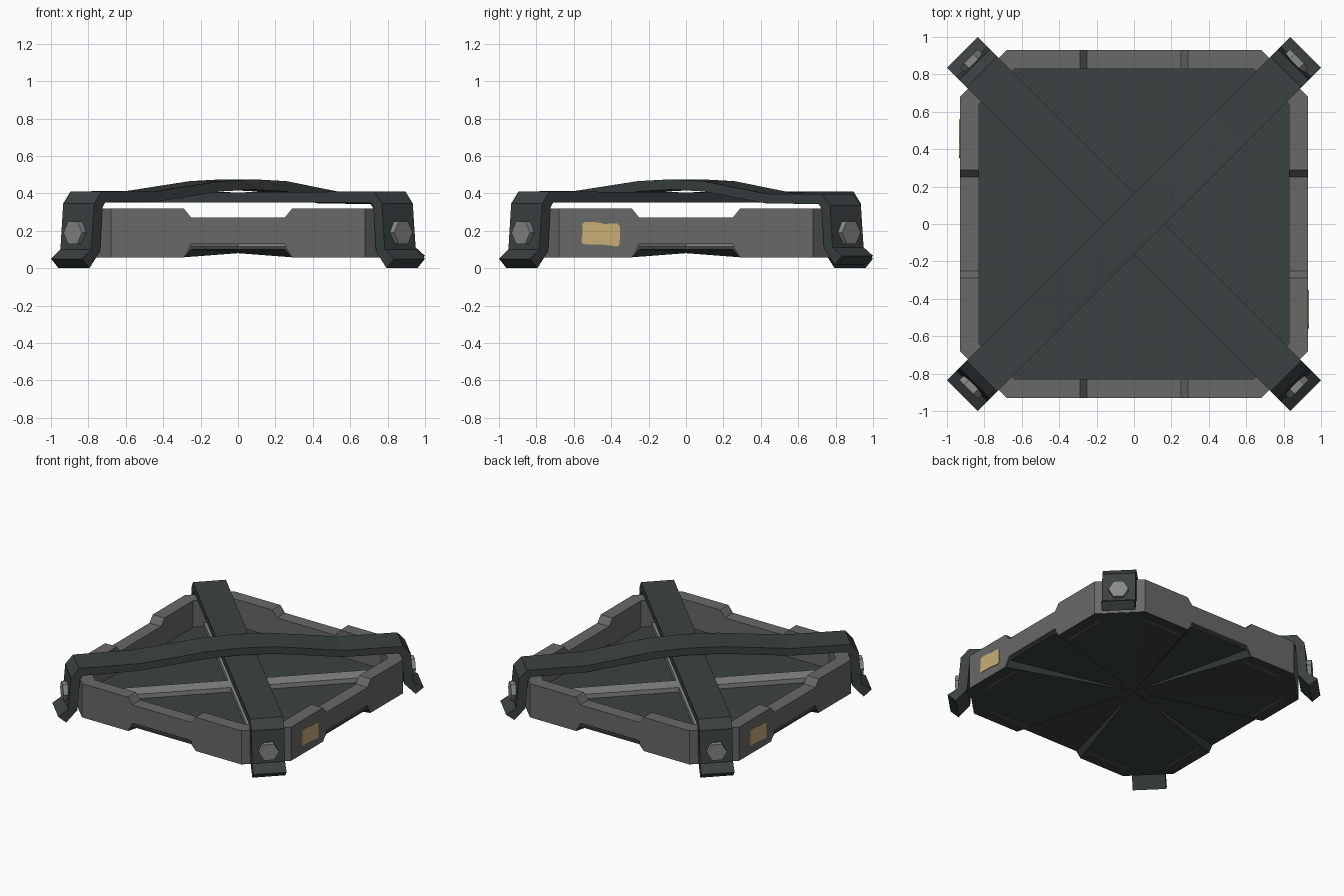
import bpy, bmesh, math
from mathutils import Matrix, Vector

if "Cube" in bpy.data.objects:
    bpy.data.objects.remove(bpy.data.objects["Cube"])


def material(name, rgb):
    m = bpy.data.materials.new(name)
    m.diffuse_color = (*rgb, 1)
    m.use_nodes = True
    m.node_tree.nodes["Principled BSDF"].inputs["Base Color"].default_value = m.diffuse_color
    return m


FRAME = material("frame grey", (0.14, 0.14, 0.14))
TEAL = material("dark slate", (0.043, 0.054, 0.054))
STEEL = material("light steel", (0.25, 0.25, 0.25))
TAN = material("tan label", (0.58, 0.43, 0.18))


def make(name, verts, faces, mat, matrix=Matrix()):
    me = bpy.data.meshes.new(name)
    me.from_pydata([matrix @ Vector(v) for v in verts], [], faces)
    bm = bmesh.new()
    bm.from_mesh(me)
    bmesh.ops.recalc_face_normals(bm, faces=bm.faces)
    bm.to_mesh(me)
    bm.free()
    me.materials.append(mat)
    ob = bpy.data.objects.new(name, me)
    bpy.context.collection.objects.link(ob)
    return ob


def prism(name, outline, a, b, mat, matrix):
    """Extrude a (x, z) outline along y from a to b."""
    n = len(outline)
    verts = [(x, y, z) for y in (a, b) for x, z in outline]
    faces = [tuple(range(n)), tuple(range(n, 2 * n))]
    faces += [(i, (i + 1) % n, n + (i + 1) % n, n + i) for i in range(n)]
    return make(name, verts, faces, mat, matrix)


def ring(cols, dist):
    """Repeat (t, z) columns on the four sides of a square."""
    out = []
    for k in range(4):
        r = Matrix.Rotation(k * math.pi / 2, 3, 'Z')
        out += [r @ Vector((t, -dist, z)) for t, z in cols]
    return out


def mirrored(half):
    return [(-t, z) for t, z in half] + [(t, z) for t, z in reversed(half)]


# Octagonal frame: tall corner blocks joined by low side rails
lo = [(0.29, 0.06), (0.25, 0.13)]
hi = [(0.29, 0.32), (0.25, 0.27)]
rings = [ring(mirrored([(c, z)] + cols), d)
         for cols, z, d, c in ((lo, 0.06, 0.93, 0.68), (hi, 0.32, 0.93, 0.68),
                               (hi, 0.32, 0.83, 0.638), (lo, 0.06, 0.83, 0.638))]
n = len(rings[0])
faces = [(r * n + i, r * n + (i + 1) % n,
          (r + 1) % 4 * n + (i + 1) % n, (r + 1) % 4 * n + i)
         for r in range(4) for i in range(n)]
make("frame", sum(rings, []), faces, FRAME)

# Floor: flat top, fanned underside rising to the side notches
bottom = ring(mirrored([(0.678, 0.058), (0.288, 0.058), (0.25, 0.10)]), 0.926)
top = [Vector((v.x, v.y, 0.115)) for v in bottom]
n = len(bottom)
faces = [(i, (i + 1) % n, 2 * n) for i in range(n)]
faces += [(i, (i + 1) % n, n + (i + 1) % n, n + i) for i in range(n)]
faces.append(tuple(range(n, 2 * n)))
make("floor", bottom + top + [Vector((0, 0, 0.08))], faces, TEAL)

# Diagonal floor bars and the two straps hooked over the corners
leg_out = [(1.15, 0.41), (1.205, 0.345), (1.226, 0.10), (1.297, 0.05), (1.24, 0.0)]
leg_in = [(1.16, 0.09), (1.142, 0.325), (1.12, 0.352)]
crowns = {
    "lower_strap": (-45, [(0, 0.405)], [(0, 0.35)]),
    "upper_strap": (45, [(0, 0.475), (0.25, 0.465), (0.72, 0.413)],
                    [(0.72, 0.357), (0.25, 0.41), (0, 0.42)]),
}
for name, (angle, over, under) in crowns.items():
    rot = Matrix.Rotation(math.radians(angle), 4, 'Z')
    outer = over + leg_out
    inner = leg_in + under
    right = outer + inner
    left = [(-x, z) for x, z in reversed(right) if x > 0]
    if name == "upper_strap":   # this end sits slightly lower
        right = [(x, 0.02 + z * 0.915) if x > 0.5 else (x, z) for x, z in right]
    prism(name, right + left, -0.117, 0.117, TEAL, rot)
    prism(name.replace("strap", "floor_bar"),
          [(-1.03, 0.11), (1.03, 0.11), (1.03, 0.15), (-1.03, 0.15)],
          -0.06, 0.06, STEEL, rot)

# Hexagonal bolts on the strap legs
hexagon = [(0.07 * math.cos(i * math.pi / 3), 0.19 + 0.07 * math.sin(i * math.pi / 3))
           for i in range(6)]
for k in range(4):
    rot = Matrix.Rotation(math.radians(45 + 90 * k), 4, 'Z')
    prism("bolt_%d" % (k + 1), hexagon, 1.19, 1.25, STEEL, rot)

# Worn labels on opposite sides
patch = [(-0.56, 0.14), (-0.55, 0.128), (-0.45, 0.126), (-0.37, 0.116), (-0.355, 0.125),
         (-0.352, 0.22), (-0.365, 0.238), (-0.44, 0.237), (-0.47, 0.245), (-0.54, 0.247),
         (-0.555, 0.235), (-0.553, 0.19)]
for k, name in enumerate(("right_label", "left_label")):
    rot = Matrix.Rotation(math.pi * (k + 0.5), 4, 'Z')
    prism(name, patch, -0.935, -0.928, TAN, rot)
